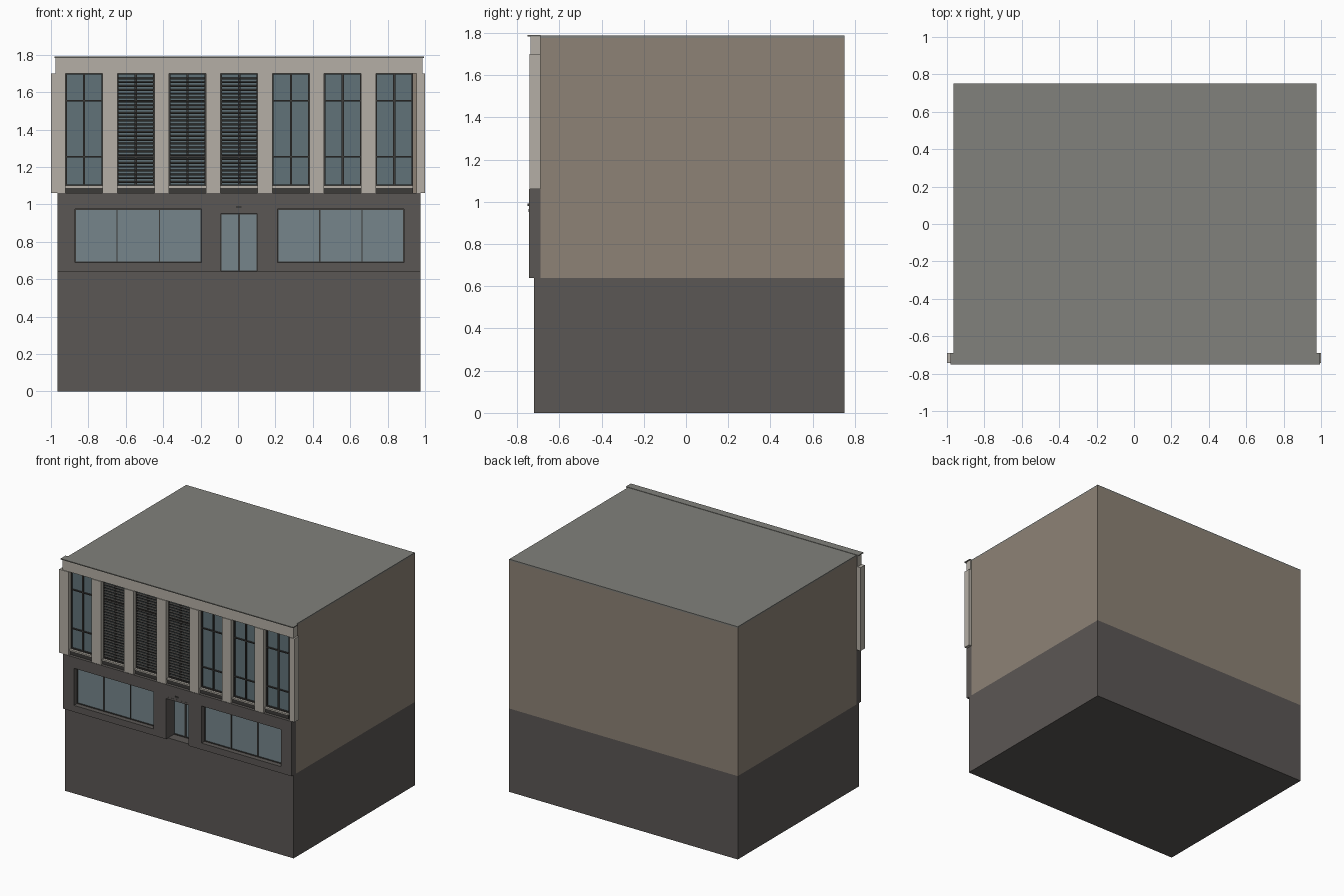
import bpy, bmesh
from mathutils import Matrix, Vector

if "Cube" in bpy.data.objects:
    bpy.data.objects.remove(bpy.data.objects["Cube"])


def mat(name, r, g, b):
    m = bpy.data.materials.new(name)
    m.diffuse_color = (r, g, b, 1)
    m.use_nodes = True
    m.node_tree.nodes["Principled BSDF"].inputs["Base Color"].default_value = m.diffuse_color
    return m


STONE = mat("pale_stone", 0.46, 0.43, 0.38)
DARK = mat("dark_stone", 0.105, 0.095, 0.09)
BRICK = mat("tan_wall", 0.27, 0.225, 0.18)
ROOF = mat("roof_grey", 0.22, 0.22, 0.20)
FRAME = mat("dark_frame", 0.045, 0.043, 0.04)
GLASS = mat("glass", 0.18, 0.235, 0.26)
PANE = mat("upper_glass", 0.12, 0.17, 0.19)


def boxes(name, items, material):
    """One object from boxes (x0, x1, y0, y1, z0, z1[, tilt about x])."""
    bm = bmesh.new()
    for b in items:
        lo, hi = Vector(b[0:6:2]), Vector(b[1:6:2])
        m = Matrix.Translation((lo + hi) / 2)
        if len(b) > 6:
            m = m @ Matrix.Rotation(b[6], 4, 'X')
        bmesh.ops.create_cube(bm, size=1, matrix=m @ Matrix.Diagonal((*(hi - lo), 1)))
    me = bpy.data.meshes.new(name)
    bm.to_mesh(me)
    bm.free()
    me.materials.append(material)
    ob = bpy.data.objects.new(name, me)
    bpy.context.collection.objects.link(ob)
    return ob


def border(x0, x1, y0, y1, z0, z1, t):
    """Four bars framing an opening."""
    return [(x0, x0 + t, y0, y1, z0, z1), (x1 - t, x1, y0, y1, z0, z1),
            (x0 + t, x1 - t, y0, y1, z0, z0 + t), (x0 + t, x1 - t, y0, y1, z1 - t, z1)]


L, R = -0.965, 0.977          # building sides
WALL, FRONT = -0.69, -0.745   # wall plane behind the facade, facade plane
FLOOR, MID, HEAD, TOP = 0.64, 1.06, 1.70, 1.79
DOOR = (-0.095, 0.105)

# main volumes
boxes("basement_block", [(L, R, -0.72, 0.75, 0, FLOOR)], DARK)
body = boxes("building_body", [(L, R, WALL, 0.75, FLOOR, 1.776)], BRICK)
boxes("roof_slab", [(L, R, WALL, 0.75, 1.776, 1.787)], ROOF)

# doorway recess cut into the body
cutter = boxes("door_cutter", [(*DOOR, -0.8, -0.63, 0.6, 0.97)], DARK)
cutter.hide_render = True
mod = body.modifiers.new("doorway", 'BOOLEAN')
mod.object = cutter
mod.solver = 'EXACT'
bpy.context.view_layer.objects.active = body
bpy.ops.object.modifier_apply(modifier=mod.name)
bpy.data.objects.remove(cutter)

# ground floor facade around the shop windows and door
shops = [(-0.872, -0.195), (0.212, 0.887)]
parts = []
edges = [L, *shops[0], *DOOR, *shops[1], R]
for a, b in zip(edges[0::2], edges[1::2]):
    parts.append((a, b, FRONT, WALL, FLOOR, MID))
for a, b in shops:
    parts += [(a, b, FRONT, WALL, FLOOR, 0.69), (a, b, FRONT, WALL, 0.975, MID)]
parts.append((*DOOR, FRONT, WALL, 0.967, MID))
boxes("ground_floor_facade", parts, DARK)

# shop windows
glass, frames = [], []
for a, b in shops:
    glass.append((a, b, -0.702, WALL, 0.69, 0.975))
    frames += border(a, b, -0.708, WALL, 0.69, 0.975, 0.005)
    for i in (1, 2):
        x = a + (b - a) * i / 3
        frames.append((x - 0.003, x + 0.003, -0.708, WALL, 0.695, 0.97))
boxes("shop_glass", glass, GLASS)
boxes("shop_window_frames", frames, FRAME)

# recessed double door
d0, d1 = DOOR
boxes("doorway_lining", [(d0, d0 + 0.004, FRONT + 0.003, -0.63, FLOOR, 0.967),
                         (d1 - 0.004, d1, FRONT + 0.003, -0.63, FLOOR, 0.967),
                         (d0, d1, FRONT - 0.001, -0.63, 0.952, 0.967)], DARK)
boxes("door_glass", [(d0, d1, -0.642, -0.63, FLOOR, 0.952)], GLASS)
boxes("door_frame", border(d0, 0.005, -0.648, -0.63, FLOOR, 0.952, 0.006)
      + border(0.005, d1, -0.648, -0.63, FLOOR, 0.952, 0.006), FRAME)
boxes("door_plaque", [(-0.012, 0.018, -0.75, FRONT, 0.98, 0.992)], FRAME)

# upper floor window bays
PITCH, W = 0.2765, 0.198
bays = [(-0.922 + i * PITCH, -0.922 + i * PITCH + W) for i in range(7)]
glass, frames, slats, sills, panels, piers = [], [], [], [], [], []
for i, (a, b) in enumerate(bays):
    c = (a + b) / 2
    glass.append((a, b, -0.699, WALL, 1.10, HEAD))
    frames += border(a, b, -0.712, WALL, 1.10, HEAD, 0.007)
    frames.append((c - 0.006, c + 0.006, -0.708, WALL, 1.107, 1.693))
    for z in (1.255, 1.553):
        frames.append((a, b, -0.708, WALL, z - 0.004, z + 0.004))
    sills.append((a, b, -0.73, WALL, 1.088, 1.10))
    panels.append((a, b, -0.722, WALL, MID, 1.088))
    if i in (1, 2, 3):
        for k in range(28):
            z = 1.118 + k * 0.0205
            slats.append((a + 0.007, b - 0.007, -0.718, -0.703, z, z + 0.003, 0.5))
    if i < 6:
        piers.append((b, bays[i + 1][0], -0.742, WALL, MID, HEAD))
boxes("upper_glass", glass, PANE)
boxes("upper_window_frames", frames, FRAME)
boxes("window_louvres", slats, FRAME)
boxes("window_sills", sills, STONE)
boxes("spandrel_panels", panels, FRAME)

# pale piers, the end ones stepping past the side walls
piers += [(-1.0, bays[0][0], -0.742, WALL, MID, HEAD),
          (0.955, 1.0, -0.742, WALL, MID, HEAD)]
boxes("facade_piers", piers, STONE)

# cornice band with thin capping
boxes("cornice_band", [(-0.975, 0.987, -0.737, WALL, HEAD, 1.783)], STONE)
boxes("cornice_cap", [(-0.982, 0.994, -0.75, WALL, 1.783, TOP)], ROOF)
